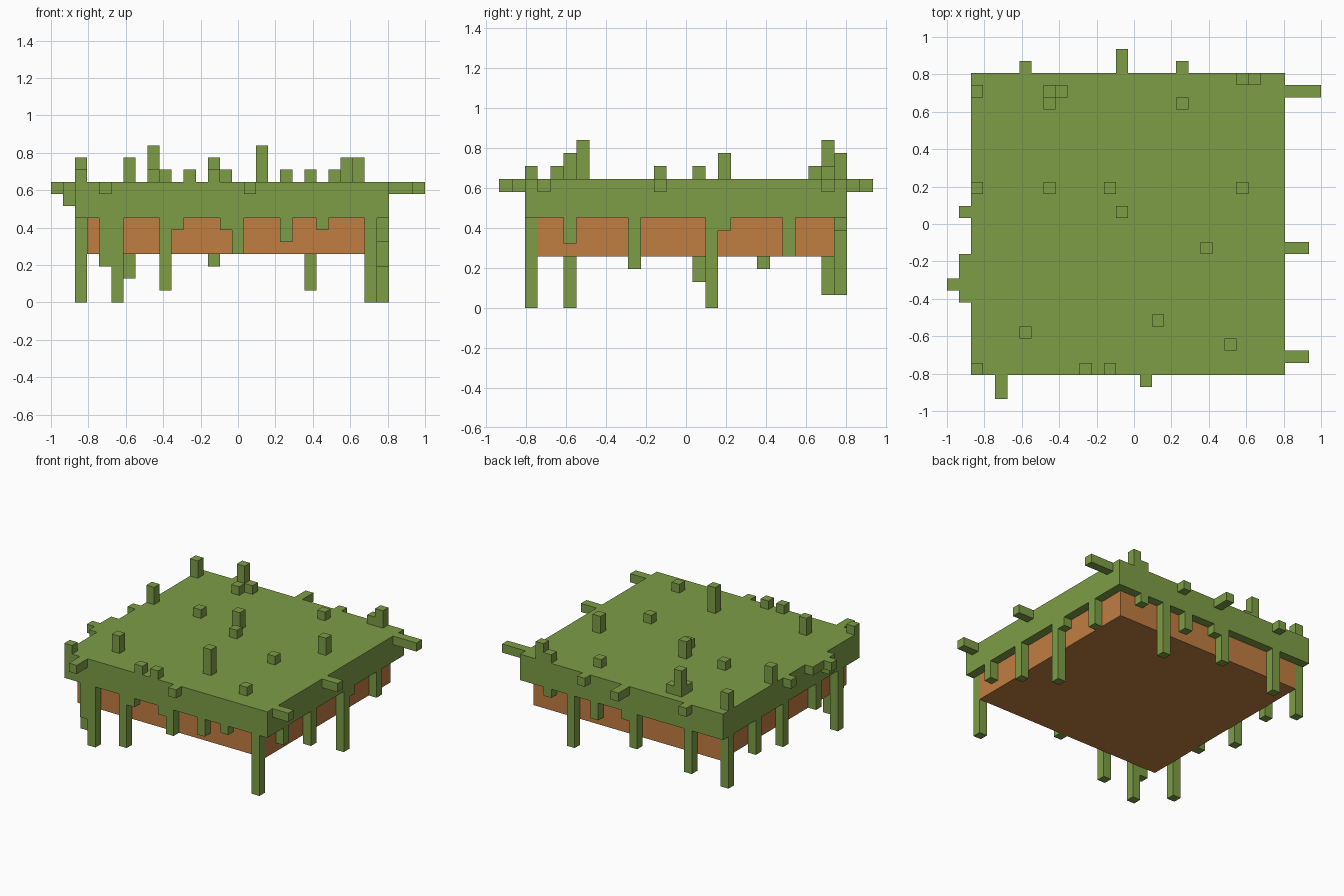
import bpy, bmesh
from mathutils import Vector

if "Cube" in bpy.data.objects:
    bpy.data.objects.remove(bpy.data.objects["Cube"], do_unlink=True)

U = 2 / 31                                   # block size
ORIGIN = Vector((-1.0, -14.5 * U, 0.0))      # corner of the block grid


def material(name, rgb):
    m = bpy.data.materials.new(name)
    m.use_nodes = True
    m.diffuse_color = (*rgb, 1)
    bsdf = m.node_tree.nodes["Principled BSDF"]
    bsdf.inputs["Base Color"].default_value = (*rgb, 1)
    bsdf.inputs["Roughness"].default_value = 0.9
    return m


grass = material("grass_green", (0.205, 0.337, 0.061))
soil = material("soil_brown", (0.533, 0.205, 0.053))


def boxes(name, mat, spans):
    """One object from boxes given as (low corner, high corner) in blocks."""
    bm = bmesh.new()
    for lo, hi in spans:
        lo, hi = Vector(lo) * U + ORIGIN, Vector(hi) * U + ORIGIN
        cube = bmesh.ops.create_cube(bm, size=1)
        bmesh.ops.scale(bm, vec=hi - lo, verts=cube["verts"])
        bmesh.ops.translate(bm, vec=(lo + hi) / 2, verts=cube["verts"])
    mesh = bpy.data.meshes.new(name)
    bm.to_mesh(mesh)
    bm.free()
    mesh.materials.append(mat)
    ob = bpy.data.objects.new(name, mesh)
    bpy.context.collection.objects.link(ob)
    return ob


# Slab extents in blocks
X0, X1, Y0, Y1 = 2, 28, 2, 27
Z0, Z1 = 7, 10

boxes("grass_slab", grass, [((X0, Y0, Z0), (X1, Y1, Z1))])
boxes("soil_base", soil, [((X0 + 1, Y0 + 1, 4), (X1 - 1, Y1 - 1, Z0))])

# Upright tufts: (x, y, height)
tufts = [(2, 2, 1), (11, 2, 1), (13, 2, 1), (23, 4, 1), (6, 5, 2), (17, 6, 3),
         (21, 12, 1), (14, 15, 1), (2, 17, 2), (8, 17, 1), (13, 17, 2),
         (24, 17, 2), (8, 24, 1), (19, 24, 1), (2, 25, 2), (8, 25, 3),
         (9, 25, 1), (24, 26, 1), (25, 26, 2)]
boxes("upright_tufts", grass,
      [((x, y, Z1), (x + 1, y + 1, Z1 + h)) for x, y, h in tufts])

# Hanging strands under the rim: (position along the side, lowest block level)
front = [(4, 3), (5, 0), (9, 1), (10, 6), (14, 6), (15, 4), (19, 5), (22, 6), (26, 0)]
back = [(6, 2), (13, 3), (14, 6), (18, 5), (21, 1), (24, 6)]
left = [(5, 5), (10, 3), (16, 0), (17, 6), (22, 4)]
right = [(5, 0), (9, 4), (15, 2), (20, 3), (25, 1)]
for name, row, y in (("front", front, Y0), ("back", back, Y1 - 1)):
    boxes(name + "_hanging_strands", grass,
          [((i, y, z), (i + 1, y + 1, Z0)) for i, z in row])
for name, row, x in (("left", left, X1 - 1), ("right", right, X0)):
    boxes(name + "_hanging_strands", grass,
          [((x, j, z), (x + 1, j + 1, Z0)) for j, z in row])

# Sideways shoots level with the top: (position along the side, length)
T = Z1 - 1
boxes("front_shoots", grass,
      [((i, Y0 - n, T), (i + 1, Y0, Z1)) for i, n in ((4, 2), (16, 1))])
boxes("back_shoots", grass,
      [((i, Y1, T), (i + 1, Y1 + n, Z1)) for i, n in ((6, 1), (14, 2), (19, 1))])
boxes("left_shoots", grass,
      [((X1, j, T), (X1 + n, j + 1, Z1)) for j, n in ((3, 2), (12, 2), (25, 3))])
boxes("right_shoots", grass,
      [((X0 - n, j, T - d), (X0, j + 1, Z1))
       for j, n, d in ((8, 1, 1), (9, 2, 0), (10, 1, 0), (11, 1, 0), (15, 1, 0))])
